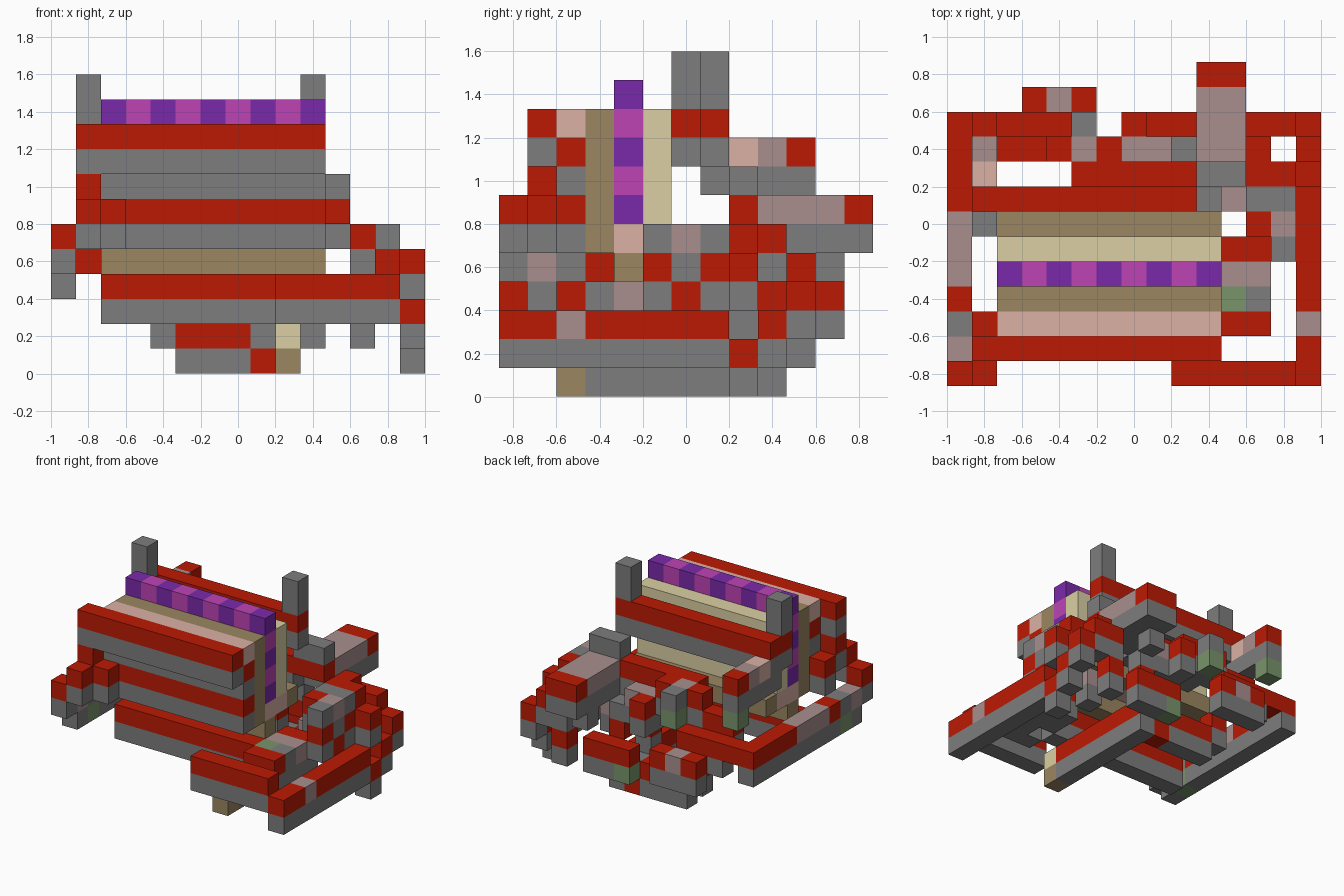
import bpy
import bmesh

old_cube = bpy.data.objects.get("Cube")
if old_cube:
    bpy.data.objects.remove(old_cube, do_unlink=True)

UNIT = 2 / 15


def to_linear(channel):
    c = channel / 255
    return c / 12.92 if c <= 0.04045 else ((c + 0.055) / 1.055) ** 2.4


def material(name, hex_code):
    rgb = [to_linear(c) for c in bytes.fromhex(hex_code)]
    mat = bpy.data.materials.new(name)
    mat.use_nodes = True
    shader = mat.node_tree.nodes["Principled BSDF"]
    mat.diffuse_color = (*rgb, 1)
    shader.inputs["Base Color"].default_value = (*rgb, 1)
    shader.inputs["Roughness"].default_value = 0.9
    return mat


RED = material("brick_red", "BC1A04")
GREY = material("stone_grey", "7D7D7D")
ROSE = material("rose_grey", "A88F8D")
PINK = material("pale_pink", "DBB1A5")
TAN = material("dark_tan", "9B8661")
SAND = material("light_sand", "DBCFA3")
PURPLE = material("deep_purple", "7A2AAA")
MAGENTA = material("magenta", "BD44B5")
GREEN = material("moss_green", "78946A")


def block(name, mat, i, j, k, nx=1, ny=1, nz=1):
    """Box on the block grid, from its low corner cell and its cell counts."""
    mesh = bpy.data.meshes.new(name)
    bm = bmesh.new()
    bmesh.ops.create_cube(bm, size=1)
    for v in bm.verts:
        v.co.x = (i - 7.5 + (v.co.x + 0.5) * nx) * UNIT
        v.co.y = (j - 6.5 + (v.co.y + 0.5) * ny) * UNIT
        v.co.z = (k + (v.co.z + 0.5) * nz) * UNIT
    bm.to_mesh(mesh)
    bm.free()
    mesh.materials.append(mat)
    obj = bpy.data.objects.new(name, mesh)
    bpy.context.collection.objects.link(obj)


def capped(name, i, j, k, nx=1, ny=1, cap=RED, body=GREY):
    """Beam with a coloured top layer over a stone layer."""
    block(name + "_cap", cap, i, j, k, nx, ny)
    block(name + "_body", body, i, j, k - 1, nx, ny)


# Central layered wall
block("wall_front_layer", TAN, 2, 3, 5, nx=9, nz=5)
block("wall_core_foot", TAN, 2, 4, 4, nx=9)
block("wall_core_base", PINK, 2, 4, 5, nx=9, ny=2)
block("wall_back_layer", SAND, 2, 5, 6, nx=9, nz=4)
block("wall_back_step", TAN, 2, 6, 5, nx=9)

# Purple checkered core
for column in range(9):
    for row in range(5):
        shade = (PURPLE, MAGENTA)[(column + row) % 2]
        block("checker_core", shade, 2 + column, 4, 6 + row)

# Front stepped beams
capped("front_top_beam", 1, 1, 9, nx=10)
block("front_top_inlay", PINK, 2, 2, 9, nx=9)
capped("front_second_beam", 2, 2, 8, nx=9)
capped("front_middle_beam", 1, 2, 6, nx=10)
capped("front_lower_beam", 2, 3, 3, nx=9)
capped("front_right_bracket", 1, 1, 7)
capped("front_right_stub", 1, 0, 6)
capped("front_right_step", 2, 1, 6)
capped("front_left_beam", 9, 0, 3, nx=5)

# Rear top beam and the two posts
capped("rear_top_beam", 1, 7, 9, nx=10)
capped("right_post_base", 1, 6, 9)
block("right_post", GREY, 1, 6, 10, nz=2)
block("left_post", GREY, 10, 7, 10, nz=2)
block("rear_beam_bracket", GREY, 1, 7, 7)

# Right-hand rail
capped("right_rail_tip", 0, 0, 5)
capped("right_rail_joint", 0, 1, 4, cap=ROSE)
capped("right_rail_moss", 0, 2, 4, cap=GREY, body=GREEN)
capped("right_rail_front", 0, 3, 4)
capped("right_rail_middle", 0, 4, 4, ny=3, cap=ROSE)
capped("right_rail_back", 0, 7, 4, ny=4)

# Right rear arm
capped("right_arm_root", 1, 8, 8, cap=PINK)
capped("right_arm_middle", 1, 9, 8, cap=ROSE)
capped("right_arm_tip", 1, 10, 8)
block("right_arm_moss", GREEN, 1, 10, 6)
block("right_arm_foot", RED, 1, 10, 4)

# Left-hand rail, dipping and then climbing at the back
capped("left_rail_front", 14, 0, 2, ny=2)
capped("left_rail_joint", 14, 2, 2, cap=ROSE)
capped("left_rail_middle", 14, 3, 2, ny=5)
capped("left_rail_dip", 14, 8, 1)
capped("left_rail_back", 14, 9, 2)
capped("left_rail_end", 14, 10, 3)
capped("left_rail_saddle", 14, 8, 4)

# Left arch and yard
block("arch_front_top", GREY, 13, 5, 5)
capped("arch_front", 13, 5, 4)
block("arch_middle_top", ROSE, 13, 6, 5)
block("arch_middle", GREY, 13, 6, 4)
block("arch_middle_foot", RED, 13, 6, 3)
block("arch_back_top", GREY, 12, 7, 5, nx=2)
capped("arch_back", 13, 7, 4)
block("arch_back_inner", GREY, 12, 7, 4)
capped("arch_inner", 12, 6, 5)
capped("yard_front", 11, 2, 3, nx=2)
capped("yard_red", 11, 5, 3, nx=2)
capped("yard_rose", 11, 4, 3, nx=2, cap=ROSE)
block("yard_moss", GREEN, 11, 3, 3)
capped("yard_stone", 12, 3, 3, cap=GREY)
capped("yard_back", 11, 7, 3, cap=ROSE)

# Left rear frame
capped("left_frame_shoulder", 12, 8, 5, nx=2)
capped("left_frame_inner", 12, 9, 5)
capped("left_frame_back", 12, 10, 4, nx=2)
capped("left_frame_foot", 12, 10, 2)

# Rear ramp
block("ramp_hump", GREY, 10, 8, 7, nx=2)
block("ramp_hump_base", RED, 10, 8, 6, nx=2)
capped("ramp_deck", 10, 9, 6, nx=2, ny=3, cap=ROSE)
capped("ramp_end", 10, 12, 6, nx=2)
block("ramp_support", GREY, 10, 11, 4)

# Rear terraces
capped("terrace_top", 5, 8, 6, nx=5)
capped("terrace_right", 2, 9, 5, nx=2)
capped("terrace_right_step", 4, 9, 6)
capped("terrace_right_joint", 5, 9, 6, cap=ROSE)
capped("terrace_moss", 5, 10, 6, cap=GREY, body=GREEN)
capped("terrace_back", 2, 10, 4, nx=3)
capped("terrace_centre", 6, 9, 6)
capped("terrace_rose", 7, 9, 5, nx=2, cap=ROSE)
capped("terrace_centre_step", 7, 10, 5)
capped("terrace_stone", 9, 9, 4, cap=GREY, body=RED)
capped("terrace_low", 9, 10, 2, nx=2)
capped("terrace_low_moss", 8, 10, 2, body=GREEN)
capped("terrace_edge_right", 3, 11, 3)
capped("terrace_edge_middle", 4, 11, 3, cap=ROSE)
capped("terrace_edge_left", 5, 11, 3)

# Underside keel and its front leg
block("keel_leg_top", SAND, 9, 2, 1)
block("keel_leg_foot", TAN, 9, 2, 0)
capped("keel_beam", 9, 3, 1, ny=7)
capped("keel_rear", 5, 9, 1, nx=3)
capped("keel_link", 8, 9, 1, cap=GREY, body=RED)
capped("keel_side", 4, 9, 2)
capped("keel_riser", 8, 8, 3)
